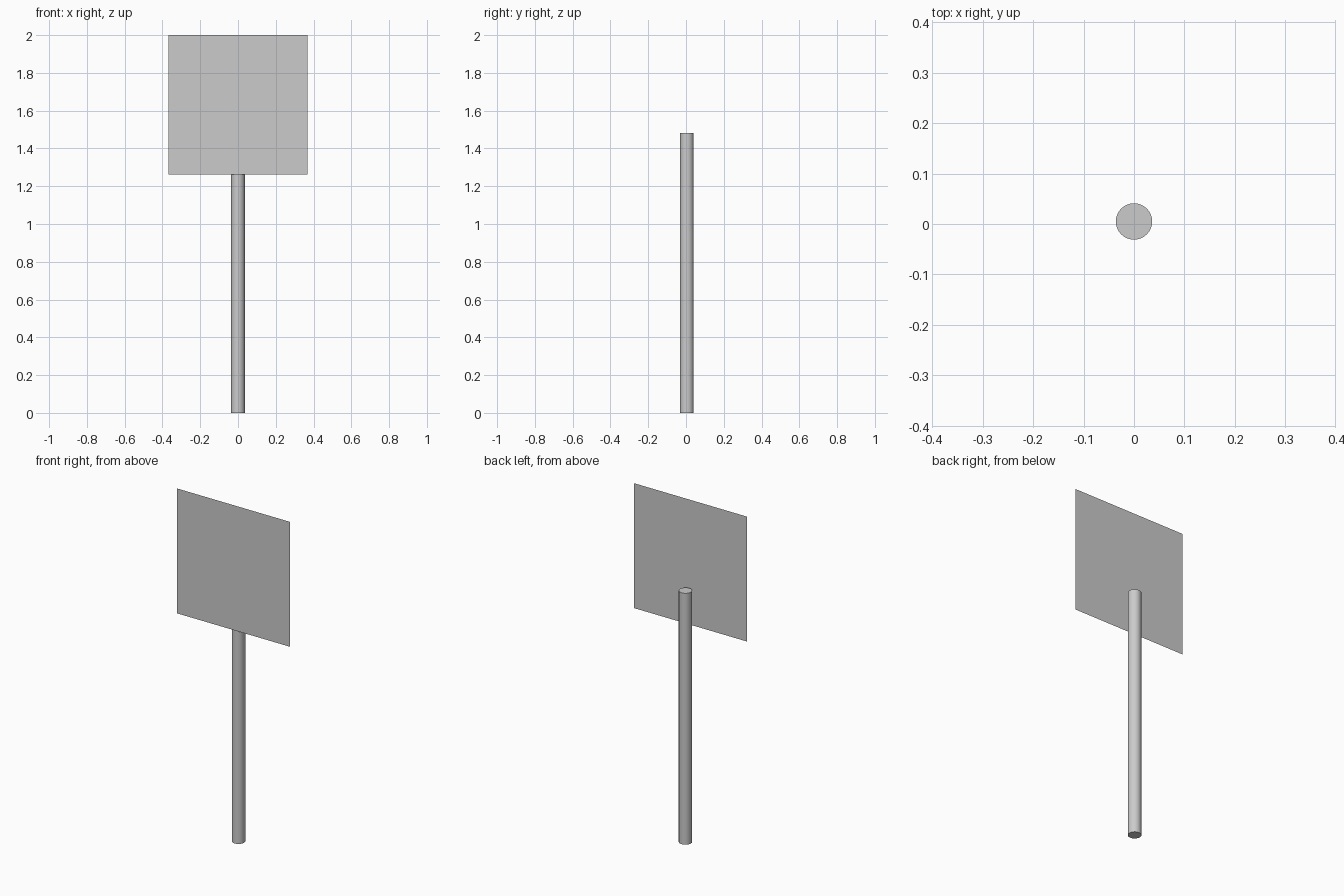
import bpy
from math import radians

if "Cube" in bpy.data.objects:
    bpy.data.objects.remove(bpy.data.objects["Cube"])

POLE_RADIUS = 0.036
POLE_HEIGHT = 1.483
POLE_Y = 0.005
PANEL_SIZE = 0.737
PANEL_Y = -0.041
TOP = 2.0

# Round post standing on the ground
bpy.ops.mesh.primitive_cylinder_add(
    vertices=32, radius=POLE_RADIUS, depth=POLE_HEIGHT,
    location=(0, POLE_Y, POLE_HEIGHT / 2))
bpy.context.object.name = "sign_post"
bpy.ops.object.shade_smooth_by_angle(angle=radians(30))

# Thin square panel, a single sheet just in front of the post
bpy.ops.mesh.primitive_plane_add(
    size=PANEL_SIZE, location=(0, PANEL_Y, TOP - PANEL_SIZE / 2),
    rotation=(radians(90), 0, 0))
bpy.context.object.name = "sign_panel"
